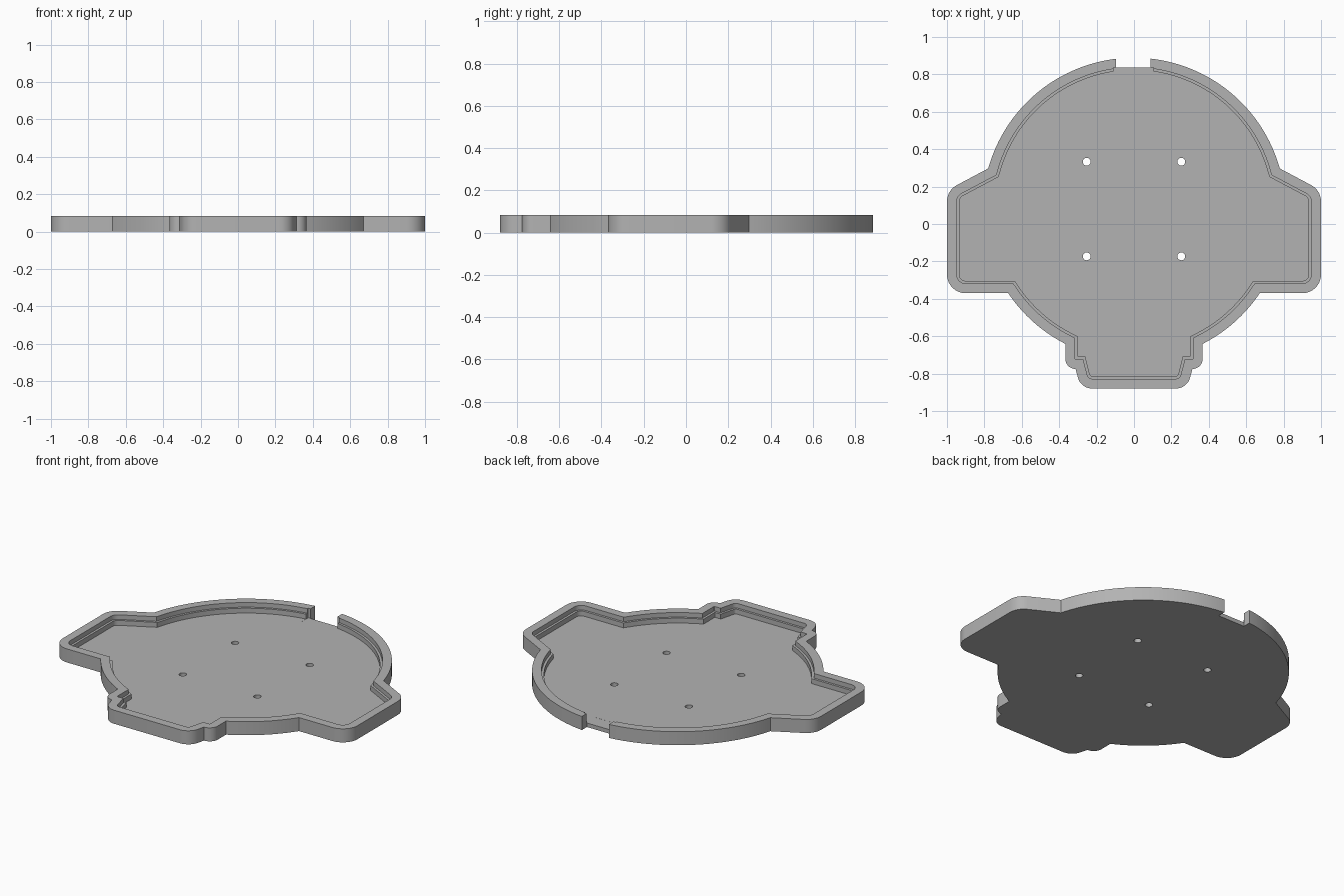
import bpy, bmesh, math
from mathutils import Vector, Matrix

cube = bpy.data.objects.get("Cube")
if cube:
    bpy.data.objects.remove(cube, do_unlink=True)

HEIGHT, LEDGE, FLOOR = 0.083, 0.055, 0.025
CY, RADIUS = 0.08, 0.809          # main round body

grey = bpy.data.materials.new("grey plastic")
grey.use_nodes = True
grey.diffuse_color = (0.45, 0.45, 0.45, 1)
grey.node_tree.nodes["Principled BSDF"].inputs["Base Color"].default_value = grey.diffuse_color


def arc(a0, a1, n):
    """Sharp points along the round body, as (point, corner radius)."""
    angles = [a0 + (a1 - a0) * i / n for i in range(n + 1)]
    return [(Vector((RADIUS * math.cos(a), CY + RADIUS * math.sin(a))), 0) for a in angles]


def corner(x, y, r=0):
    return (Vector((x, y)), r)


# Right half of the outline from front to back, then its mirror image
half = [corner(0.285, -0.88, 0.08), corner(0.312, -0.775), corner(0.367, -0.775, 0.054)]
half += arc(-math.acos(0.367 / RADIUS), math.asin((-0.37 - CY) / RADIUS), 16)
half += [corner(1, -0.37, 0.1), corner(1, 0.18, 0.1)]
half += arc(math.asin((0.297 - CY) / RADIUS), math.pi / 2, 40)
outline = half + [(Vector((-p.x, p.y)), r) for p, r in reversed(half[:-1])]


def inset_outline(d, steps=8):
    """Inset the outline by d and round its marked corners."""
    count = len(outline)
    pts = []
    for i, (p, r) in enumerate(outline):
        a = (p - outline[i - 1][0]).normalized()
        b = (outline[(i + 1) % count][0] - p).normalized()
        n1, n2 = Vector((-a.y, a.x)), Vector((-b.y, b.x))
        q = p + (n1 + n2) * d / (1 + n1.dot(n2))
        if not r:
            pts.append(q)
            continue
        r = max(r - d, 0.004)
        centre = q + (n1 + n2) * r / (1 + n1.dot(n2))
        turn = math.atan2(a.x * b.y - a.y * b.x, a.dot(b))
        for k in range(steps + 1):
            pts.append(centre + Matrix.Rotation(turn * k / steps, 2) @ (-n1 * r))
    return pts


# Tray: outer wall, flat rim, stepped ledge and floor
bm = bmesh.new()
levels = [(0, 0), (0, HEIGHT), (0.052, HEIGHT), (0.052, LEDGE), (0.066, LEDGE), (0.066, FLOOR)]
loops = [[bm.verts.new((p.x, p.y, z)) for p in inset_outline(d)] for d, z in levels]
for low, high in zip(loops, loops[1:]):
    for i in range(len(low)):
        j = (i + 1) % len(low)
        bm.faces.new((low[i], low[j], high[j], high[i]))
bm.faces.new(loops[-1])
bm.faces.new(loops[0][::-1])
bmesh.ops.recalc_face_normals(bm, faces=bm.faces)
mesh = bpy.data.meshes.new("tray")
bm.to_mesh(mesh)
bm.free()
mesh.materials.append(grey)
tray = bpy.data.objects.new("tray", mesh)
bpy.context.collection.objects.link(tray)


def cut(cutter):
    """Subtract a helper from the tray, then discard it."""
    cutter.hide_render = True
    cutter.data.materials.append(grey)
    bpy.ops.object.select_all(action='DESELECT')
    tray.select_set(True)
    bpy.context.view_layer.objects.active = tray
    mod = tray.modifiers.new("cut", 'BOOLEAN')
    mod.operation, mod.solver, mod.object = 'DIFFERENCE', 'EXACT', cutter
    bpy.ops.object.modifier_apply(modifier=mod.name)
    bpy.data.objects.remove(cutter, do_unlink=True)


def box(x0, x1, y0, y1, z0, z1):
    bpy.ops.mesh.primitive_cube_add(size=1, location=((x0 + x1) / 2, (y0 + y1) / 2, (z0 + z1) / 2))
    ob = bpy.context.object
    ob.scale = (x1 - x0, y1 - y0, z1 - z0)
    bpy.context.view_layer.update()
    return ob


# Cable gap at the back: full notch outside, wall cleared down to the floor inside
cut(box(-0.095, 0.087, 0.836, 1, -0.1, 0.2))
cut(box(-0.11, 0.105, 0.75, 0.837, FLOOR - 0.0004, 0.2))

# Four screw holes
for x in (-0.253, 0.253):
    for y in (CY - 0.253, CY + 0.253):
        bpy.ops.mesh.primitive_cylinder_add(vertices=32, radius=0.021, depth=0.3, location=(x, y, 0))
        cut(bpy.context.object)

bpy.ops.object.select_all(action='DESELECT')
tray.select_set(True)
bpy.context.view_layer.objects.active = tray
bpy.ops.object.shade_smooth_by_angle(angle=math.radians(25))
